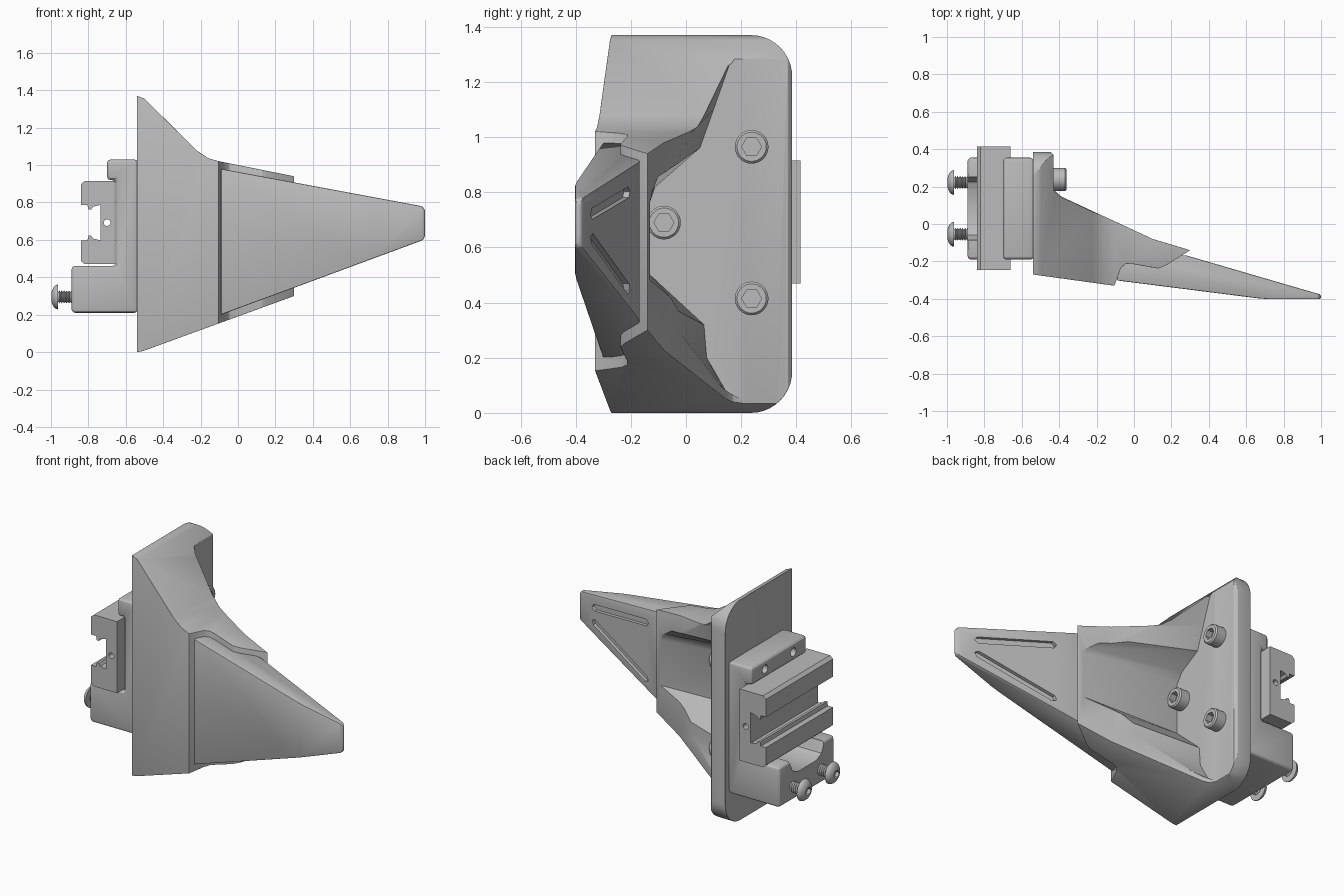
import bpy, bmesh, math
from mathutils import Vector, Matrix

default = bpy.data.objects.get("Cube")
if default:
    bpy.data.objects.remove(default, do_unlink=True)

grey = bpy.data.materials.new("plain_grey")
grey.use_nodes = True
colour = (0.5, 0.5, 0.5, 1)
grey.diffuse_color = colour
for node in grey.node_tree.nodes:
    if node.type == 'BSDF_PRINCIPLED':
        node.inputs["Base Color"].default_value = colour


def finish(name, bm):
    bmesh.ops.recalc_face_normals(bm, faces=bm.faces[:])
    mesh = bpy.data.meshes.new(name)
    bm.to_mesh(mesh)
    bm.free()
    mesh.materials.append(grey)
    obj = bpy.data.objects.new(name, mesh)
    bpy.context.collection.objects.link(obj)
    return obj


def place(axis, a, b, c):
    """Point from two profile coordinates and a depth along the axis."""
    return {'x': (c, a, b), 'y': (a, c, b), 'z': (a, b, c)}[axis]


def loft(name, axis, start, lo, end, hi):
    bm = bmesh.new()
    rings = [[bm.verts.new(place(axis, a, b, d)) for a, b in pts]
             for pts, d in ((start, lo), (end, hi))]
    n = len(start)
    for i in range(n):
        j = (i + 1) % n
        bm.faces.new((rings[0][i], rings[0][j], rings[1][j], rings[1][i]))
    bm.faces.new(rings[0])
    bm.faces.new(rings[1])
    return finish(name, bm)


def prism(name, axis, pts, lo, hi):
    return loft(name, axis, pts, lo, pts, hi)


def lathe(name, profile, y, z, steps=24):
    """Turn an (x, radius) profile about a line parallel to x."""
    bm = bmesh.new()
    vs = [bm.verts.new((x, y + r, z)) for x, r in profile]
    es = [bm.edges.new(pair) for pair in zip(vs, vs[1:])]
    bmesh.ops.spin(bm, geom=vs + es, cent=(0, y, z), axis=(1, 0, 0),
                   angle=math.tau, steps=steps)
    bmesh.ops.remove_doubles(bm, verts=bm.verts[:], dist=1e-5)
    return finish(name, bm)


def bake(obj):
    bpy.context.view_layer.update()
    graph = bpy.context.evaluated_depsgraph_get()
    mesh = bpy.data.meshes.new_from_object(obj.evaluated_get(graph))
    obj.modifiers.clear()
    obj.data = mesh


def combine(obj, other, operation='DIFFERENCE'):
    mod = obj.modifiers.new("cut", 'BOOLEAN')
    mod.operation, mod.object, mod.solver = operation, other, 'EXACT'
    bake(obj)
    bpy.data.objects.remove(other, do_unlink=True)


def bevel(obj, width, segments=3, angle=28):
    mod = obj.modifiers.new("round", 'BEVEL')
    mod.width, mod.segments = width, segments
    mod.limit_method, mod.angle_limit = 'ANGLE', math.radians(angle)
    bake(obj)


def rod(name, y, z, lo, hi, radius, steps=24):
    return lathe(name, [(lo, 0), (lo, radius), (hi, radius), (hi, 0)], y, z, steps)


def arc(cy, cz, radius, start, steps=10):
    return [(cy + radius * math.cos(start + math.pi / 2 * i / steps),
             cz + radius * math.sin(start + math.pi / 2 * i / steps))
            for i in range(steps + 1)]


# Body: the overlap of a side, a plan and an end profile
side = [(-.54, 0), (-.51, .005), (.3, .3), (.3, .94), (-.1, 1.02), (-.16, 1.037),
        (-.22, 1.078), (-.5, 1.355), (-.54, 1.37)]
plan = [(-.54, -.27), (-.105, -.33), (-.07, -.235), (-.045, -.212), (.0, -.215),
        (.13, -.238), (.17, -.222), (.3, -.14), (.1, -.08), (-.385, .145),
        (-.415, .17), (-.43, .21), (-.43, .37), (-.445, .385), (-.54, .385)]
end = ([(-.5, -.1), (.0, -.1), (.0, 0)] + arc(.235, .15, .15, -math.pi / 2)
       + arc(.235, 1.22, .15, 0) + [(-.5, 1.37)])
body = prism("mount_body", 'y', side, -.5, .5)
combine(body, prism("plan_cut", 'z', plan, -.2, 1.5), 'INTERSECT')
combine(body, prism("end_cut", 'x', end, -.6, .4), 'INTERSECT')
bevel(body, .014)

# Tapering scoop between the two back ridges
wide = [(.32, 0), (.15, .07), (.075, .2), (.065, .32), (-.13, .5), (-.13, .82),
        (-.09, .88), (.05, .96), (.1, 1.1), (.16, 1.27), (.32, 1.4)]
narrow = [(.3, .15), (-.06, .32), (-.1, .36), (-.105, .41), (-.13, .48), (-.13, .76),
          (-.125, .8), (-.105, .85), (-.1, .89), (-.06, .93), (.3, 1.1)]
combine(body, loft("scoop", 'x', wide, -.4285, narrow, .34))

# Blade
outline = [(-.09, .2), (.96, .588), (.99, .6), (1, .62), (1, .76), (.985, .78), (-.09, .98)]
blade_plan = [(-.09, -.302), (.66, -.397), (.72, -.402), (.99, -.402), (1, -.396),
              (1, -.382), (.99, -.375), (.28, -.168), (-.09, -.168)]
blade = prism("blade", 'y', outline, -.6, .2)
combine(blade, prism("blade_plan_cut", 'z', blade_plan, 0, 1.4), 'INTERSECT')
bevel(blade, .006, 2)

# Two slots sunk into the sloping back of the blade
for a, b in (((.42, .80), (.87, .722)), ((.42, .45), (.87, .632))):
    a, b = Vector(a), Vector(b)
    along = (b - a).normalized()
    across = Vector((-along.y, along.x)) * .02
    along *= .02
    slot = prism("slot", 'y', [a - along, a - across, b - across, b + along,
                               b + across, a + across], -.022, .03)
    for v in slot.data.vertices:
        v.co.y += -.168 - .2915 * (v.co.x - .28)
    combine(blade, slot)

# Clamp behind the plate, with a cradle between its lower ears
clamp_side = [(-.535, .21), (-.89, .21), (-.89, .46), (-.655, .46), (-.655, .92),
              (-.70, .92), (-.70, 1.03), (-.535, 1.03)]
clamp = prism("rail_clamp", 'y', clamp_side, -.19, .355)
bevel(clamp, .02)
cradle = [(-.09, .55), (-.085, .45), (-.06, .395), (-.01, .37), (.175, .37),
          (.225, .395), (.25, .45), (.255, .55)]
combine(clamp, prism("cradle", 'x', cradle, -1, -.66))

# Grooved rail, mirrored about its middle height
mid = .6925
half = [(-.66, .2225), (-.82, .2225), (-.84, .205), (-.84, .095), (-.805, .095),
        (-.80, .07), (-.785, .07), (-.775, .085), (-.735, .095)]
rail_side = ([(x, mid + h) for x, h in half]
             + [(x, mid - h) for x, h in reversed(half)])
rail = prism("rail", 'y', rail_side, -.245, .415)
pin = rod("pin_hole", 0, 0, -.5, .5, .018, 16)
pin.data.transform(Matrix.Translation((-.70, .08, mid)) @ Matrix.Rotation(math.pi / 2, 4, 'Z'))
combine(rail, pin)

# Clamp holes and domed screws with threaded shanks
for label, y in (("front", -.055), ("back", .222)):
    combine(clamp, rod("clamp_hole", y, .975, -.8, -.62, .026))
    dome = [(-1 + .037 * (1 - math.cos(t)), .066 * math.sin(t))
            for t in (math.pi / 2 * i / 7 for i in range(8))]
    thread = [(-.962 + .0065 * i, .034 if i % 2 else .026) for i in range(13)]
    screw = lathe(label + "_clamp_screw", dome + thread + [(-.87, .03), (-.87, 0)], y, .295)
    combine(screw, rod("socket", y, .295, -1.05, -.975, .026, 6))

# Socket bolts on the plate
for label, y, z in (("upper", .238, .965), ("lower", .238, .415), ("middle", -.08, .69)):
    bolt = lathe(label + "_plate_bolt", [(-.45, 0), (-.45, .061), (-.368, .061),
                                         (-.36, .053), (-.36, 0)], y, z, 32)
    combine(bolt, rod("socket", y, z, -.4, -.3, .036, 6))

# Smooth shading with crisp edges
bpy.ops.object.select_all(action='DESELECT')
for obj in bpy.context.collection.objects:
    if obj.type == 'MESH' and grey.name in obj.data.materials:
        obj.select_set(True)
        bpy.context.view_layer.objects.active = obj
bpy.ops.object.shade_smooth_by_angle(angle=math.radians(28))
